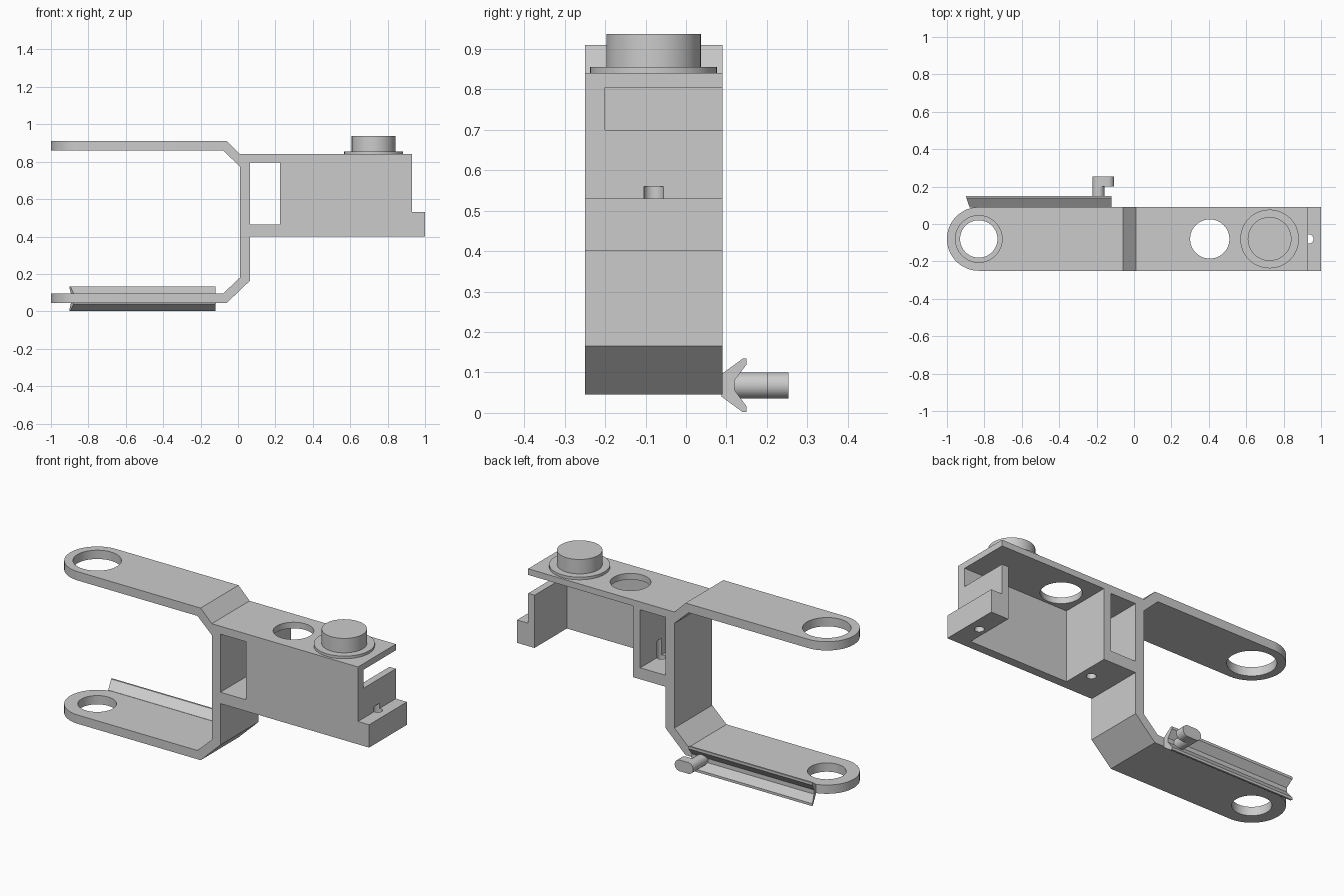
import bpy, bmesh, math
from mathutils import Vector

cube = bpy.data.objects.get("Cube")
if cube:
    bpy.data.objects.remove(cube, do_unlink=True)

grey = bpy.data.materials.new("plain grey")
grey.use_nodes = True
COLOUR = (0.6, 0.6, 0.6, 1)
grey.diffuse_color = COLOUR
grey.node_tree.nodes["Principled BSDF"].inputs["Base Color"].default_value = COLOUR

MID = -0.08          # centre line of the strap in y
FRONT, BACK = -0.25, 0.09


def prism(name, points, axis, low, high):
    """Extrude a closed 2D outline along one axis (0 x, 1 y, 2 z)."""
    def place(a, b, c):
        co = [a, b]
        co.insert(axis, c)
        return Vector(co)
    bm = bmesh.new()
    face = bm.faces.new([bm.verts.new(place(a, b, low)) for a, b in points])
    grown = bmesh.ops.extrude_face_region(bm, geom=[face])["geom"]
    moved = [v for v in grown if isinstance(v, bmesh.types.BMVert)]
    shift = Vector((0, 0, 0))
    shift[axis] = high - low
    bmesh.ops.translate(bm, verts=moved, vec=shift)
    bmesh.ops.recalc_face_normals(bm, faces=bm.faces)
    mesh = bpy.data.meshes.new(name)
    bm.to_mesh(mesh)
    bm.free()
    mesh.materials.append(grey)
    obj = bpy.data.objects.new(name, mesh)
    bpy.context.collection.objects.link(obj)
    return obj


def arc(cx, cy, r, start=0, end=360, n=48):
    count = n if end - start == 360 else n + 1
    angles = [math.radians(start + (end - start) * i / n) for i in range(count)]
    return [(cx + r * math.cos(t), cy + r * math.sin(t)) for t in angles]


def box(name, x, y, z):
    return prism(name, [(x[0], y[0]), (x[1], y[0]), (x[1], y[1]), (x[0], y[1])], 2, *z)


def smooth(obj):
    bpy.ops.object.select_all(action="DESELECT")
    obj.select_set(True)
    bpy.context.view_layer.objects.active = obj
    bpy.ops.object.shade_smooth_by_angle(angle=math.radians(30))


def cut(target, cutter, operation="DIFFERENCE"):
    cutter.hide_render = True
    mod = target.modifiers.new(cutter.name, "BOOLEAN")
    mod.operation, mod.solver, mod.object = operation, "EXACT", cutter
    bpy.context.view_layer.objects.active = target
    bpy.ops.object.modifier_apply(modifier=mod.name)
    bpy.data.objects.remove(cutter, do_unlink=True)


# Bent strap and housing in one side profile
profile = [(-1.0, 0.91), (-0.06, 0.91), (0.01, 0.84), (0.93, 0.84),
           (0.93, 0.53), (1.0, 0.53), (1.0, 0.4), (0.065, 0.4),
           (0.065, 0.165), (-0.06, 0.045), (-1.0, 0.045), (-1.0, 0.095),
           (-0.08, 0.095), (0.01, 0.18), (0.01, 0.775), (-0.08, 0.86), (-1.0, 0.86)]
bracket = prism("bracket_body", profile, 1, FRONT, BACK)

# Round the arm ends
stadium = arc(-0.83, MID, 0.17, 90, 270) + [(1.1, FRONT), (1.1, BACK)]
cut(bracket, prism("arm_rounding", stadium, 2, -0.1, 1.1), "INTERSECT")

# Window, open cavity and end slot
cut(bracket, box("window", (0.065, 0.225), (-0.5, 0.5), (0.465, 0.795)))
cut(bracket, box("cavity", (0.27, 0.89), (-0.2, 0.5), (0.2, 0.805)))
cut(bracket, box("end_slot", (0.8, 1.1), (-0.2, 0.5), (0.7, 0.805)))

# Round holes: arms, top plate and two pin holes
for name, x, r, low, high in (("upper_eye", -0.83, 0.125, 0.7, 1.0),
                              ("lower_eye", -0.83, 0.1, 0.0, 0.3),
                              ("plate_hole", 0.405, 0.105, 0.75, 1.0),
                              ("inner_pin_hole", 0.21, 0.025, 0.3, 0.56),
                              ("end_pin_hole", 0.935, 0.025, 0.3, 0.56)):
    cut(bracket, prism(name, arc(x, MID, r), 2, low, high))
smooth(bracket)

# Top knob on its flange
smooth(prism("knob_flange", arc(0.725, MID, 0.157), 2, 0.84, 0.855))
smooth(prism("knob", arc(0.725, MID, 0.117), 2, 0.85, 0.937))

# V-shaped rail along the lower arm
half = [(0.088, 0.028), (0.14, 0.066), (0.15, 0.066), (0.15, 0.052), (0.12, 0.012)]
RAIL_Z = 0.068
vee = [(y, RAIL_Z + z) for y, z in half] + [(y, RAIL_Z - z) for y, z in reversed(half)]
rail = prism("v_rail", vee, 0, -0.9, -0.12)
for v in rail.data.vertices:      # slanted outer end
    if v.co.x < -0.5:
        v.co.x += (0.15 - v.co.y) * 0.35

# Peg with an elongated head
smooth(prism("peg_stem", arc(-0.19, RAIL_Z, 0.032), 1, 0.11, 0.21))
head = arc(-0.138, RAIL_Z, 0.032, -90, 90, 24) + arc(-0.19, RAIL_Z, 0.032, 90, 270, 24)
smooth(prism("peg_head", head, 1, 0.2, 0.253))
